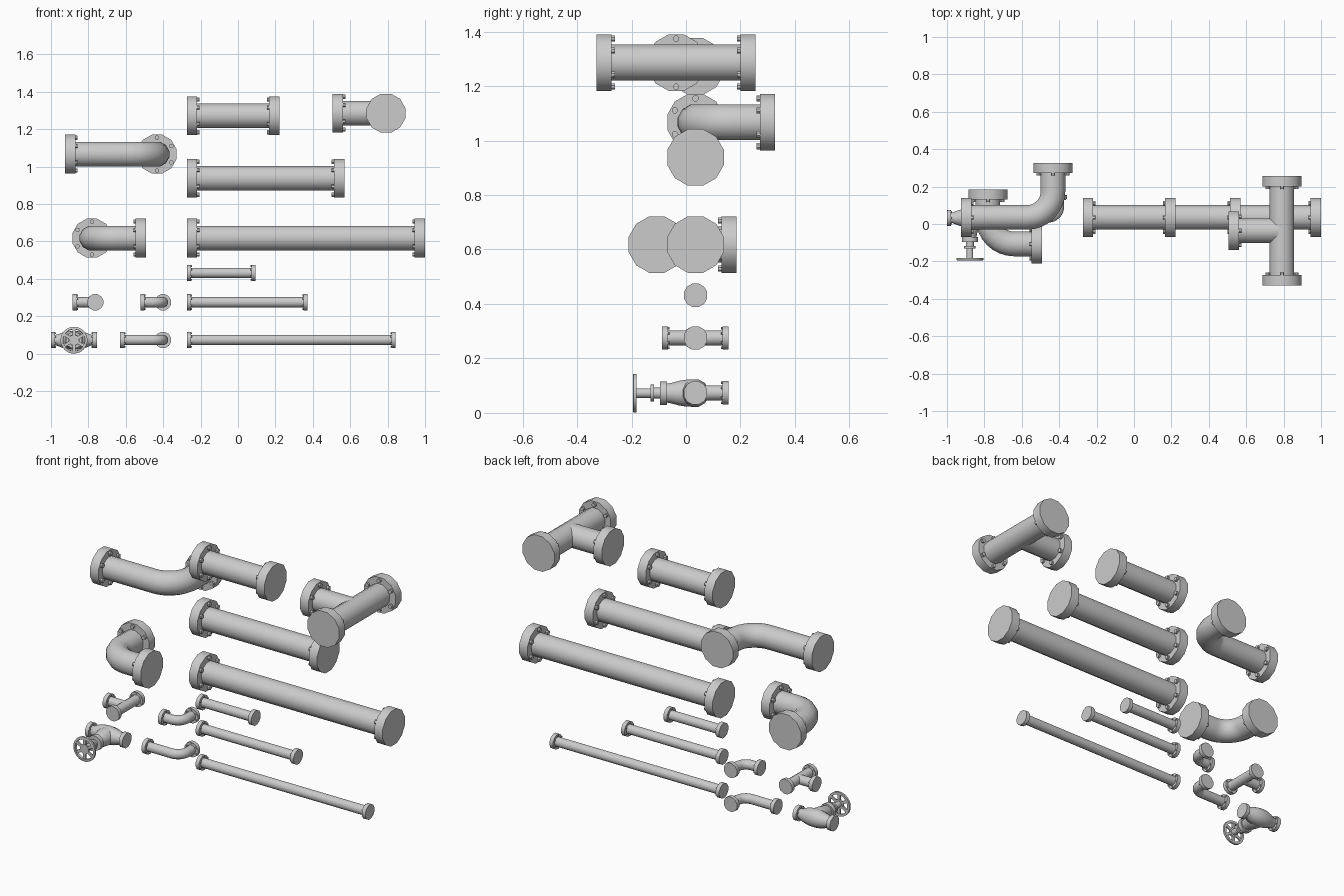
import bpy, bmesh
from math import sin, cos, pi, radians
from mathutils import Vector

if "Cube" in bpy.data.objects:
    bpy.data.objects.remove(bpy.data.objects["Cube"])

SIDES = 12
UP = Vector((0, 0, 1))


def loft(bm, sections, sides=SIDES, caps=True):
    """Skin rings given as (centre, horizontal axis direction, radius)."""
    rings = []
    for c, d, r in sections:
        side = UP.cross(Vector(d).normalized())
        rings.append([bm.verts.new(Vector(c) + r * (cos(a) * side + sin(a) * UP))
                      for a in ((i + 0.5) * 2 * pi / sides for i in range(sides))])
    for a, b in zip(rings, rings[1:]):
        for i in range(sides):
            j = (i + 1) % sides
            bm.faces.new((a[i], a[j], b[j], b[i]))
    if caps:
        bm.faces.new(rings[0])
        bm.faces.new(rings[-1])


def lathe(bm, origin, d, profile, sides=SIDES, caps=True):
    o, d = Vector(origin), Vector(d)
    loft(bm, [(o + d * t, d, r) for t, r in profile], sides, caps)


def flange(bm, end, inward, s):
    """End plate with six bolt heads on its inner side."""
    end, d = Vector(end), Vector(inward)
    lathe(bm, end, d, [(0, 0.1075 * s), (0.055 * s, 0.1075 * s)])
    side = UP.cross(d)
    for k in range(6):
        a = pi / 2 + k * pi / 3
        p = end + 0.088 * s * (cos(a) * side + sin(a) * UP)
        lathe(bm, p, d, [(0.05 * s, 0.012 * s), (0.068 * s, 0.012 * s)], 8)


def finish(bm, name):
    bmesh.ops.recalc_face_normals(bm, faces=bm.faces)
    me = bpy.data.meshes.new(name)
    bm.to_mesh(me)
    bm.free()
    ob = bpy.data.objects.new(name, me)
    bpy.context.collection.objects.link(ob)
    bpy.ops.object.select_all(action='DESELECT')
    ob.select_set(True)
    bpy.context.view_layer.objects.active = ob
    bpy.ops.object.shade_smooth_by_angle(angle=radians(35))


def run(bm, a, b, s):
    """Straight pipe between two points with a flange on each end."""
    a, b = Vector(a), Vector(b)
    d = (b - a).normalized()
    e = d * 0.01 * s
    loft(bm, [(a + e, d, 0.068 * s), (b - e, d, 0.068 * s)])
    flange(bm, a, d, s)
    flange(bm, b, -d, s)


def straight(name, x0, x1, z, s):
    bm = bmesh.new()
    run(bm, (x0, 0.035, z), (x1, 0.035, z), s)
    finish(bm, name)


def elbow(name, x_end, corner, y_end, s):
    """Pipe along x, bending at the corner to run towards +y."""
    bm = bmesh.new()
    c = Vector(corner)
    p0, p1 = Vector((x_end, c.y, c.z)), Vector((c.x, y_end, c.z))
    d0, d1 = (c - p0).normalized(), (p1 - c).normalized()
    R, n, r = 0.14 * s, 8, 0.068 * s
    centre = c - d0 * R + d1 * R
    secs = [(p0 + d0 * 0.01 * s, d0, r)]
    for i in range(n + 1):
        a = i / n * pi / 2
        secs.append((centre + R * (sin(a) * d0 - cos(a) * d1),
                     cos(a) * d0 + sin(a) * d1, r))
    secs.append((p1 - d1 * 0.01 * s, d1, r))
    loft(bm, secs)
    flange(bm, p0, d0, s)
    flange(bm, p1, -d1, s)
    finish(bm, name)


def tee(name, x_end, x, y0, y1, z, s):
    bm = bmesh.new()
    run(bm, (x, y0, z), (x, y1, z), s)
    y = (y0 + y1) / 2
    lathe(bm, (x_end, y, z), (1, 0, 0),
          [(0.01 * s, 0.068 * s), (x - x_end, 0.068 * s)])
    flange(bm, (x_end, y, z), (1, 0, 0), s)
    finish(bm, name)


BIG, SMALL = 1.0, 0.414

# Large fittings
straight("large_pipe_long", -0.273, 1.0, 0.618, BIG)
straight("large_pipe_medium", -0.273, 0.569, 0.938, BIG)
straight("large_pipe_short", -0.273, 0.222, 1.272, BIG)
elbow("large_elbow_long", -0.925, (-0.433, 0.035, 1.067), 0.327, BIG)
elbow("large_elbow_short", -0.492, (-0.781, -0.107, 0.618), 0.185, BIG)
tee("large_tee", 0.506, 0.791, -0.328, 0.256, 1.286, BIG)

# Small fittings
straight("small_pipe_long", -0.273, 0.843, 0.0735, SMALL)
straight("small_pipe_medium", -0.273, 0.372, 0.275, SMALL)
straight("small_pipe_short", -0.273, 0.094, 0.432, SMALL)
elbow("small_elbow_short", -0.522, (-0.401, 0.035, 0.275), 0.156, SMALL)
elbow("small_elbow_long", -0.63, (-0.401, 0.035, 0.0735), 0.156, SMALL)
tee("small_tee", -0.884, -0.763, -0.088, 0.156, 0.275, SMALL)

# Valve body: bulged along x, with a flange on each end
vx, vy, vz = -0.877, 0.033, 0.0725
bm = bmesh.new()
half = [(0.118, 0.029), (0.092, 0.03), (0.065, 0.041), (0.04, 0.048), (0.015, 0.052)]
lathe(bm, (vx, vy, vz), (1, 0, 0),
      [(-t, r) for t, r in half] + [(t, r) for t, r in reversed(half)])
flange(bm, (vx - 0.123, vy, vz), (1, 0, 0), SMALL)
flange(bm, (vx + 0.123, vy, vz), (-1, 0, 0), SMALL)
# Bonnet neck and cover plate towards the front
lathe(bm, (vx, 0, vz), (0, -1, 0),
      [(-0.03, 0.052), (0, 0.051), (0.025, 0.047), (0.05, 0.04), (0.072, 0.035)])
lathe(bm, (vx, 0, vz), (0, -1, 0), [(0.07, 0.0445), (0.096, 0.0445)])
finish(bm, "valve_body")

# Stem with gland collar
bm = bmesh.new()
lathe(bm, (vx, 0, vz), (0, -1, 0),
      [(0.09, 0.021), (0.118, 0.021), (0.118, 0.032), (0.131, 0.032),
       (0.131, 0.018), (0.19, 0.018)])
finish(bm, "valve_stem")

# Handwheel: rim, hub and six spokes
WR = 0.072
bm = bmesh.new()
lathe(bm, (vx, 0, vz), (0, -1, 0),
      [(0.181, WR), (0.193, WR), (0.195, WR - 0.004), (0.195, 0.059),
       (0.181, 0.057), (0.181, WR)], 20, caps=False)
lathe(bm, (vx, 0, vz), (0, -1, 0), [(0.182, 0.028), (0.193, 0.028)], 16)
for k in range(6):
    a = k * pi / 3 + pi / 6
    u, v = Vector((cos(a), 0, sin(a))), Vector((-sin(a), 0, cos(a)))
    o = Vector((vx, -0.1875, vz)) + u * 0.042
    cube = bmesh.ops.create_cube(bm, size=1)["verts"]
    for w in cube:
        q = w.co.copy()
        w.co = o + u * q.x * 0.04 + v * q.z * 0.016 + Vector((0, q.y * 0.009, 0))
bmesh.ops.remove_doubles(bm, verts=bm.verts, dist=1e-5)
finish(bm, "valve_handwheel")
